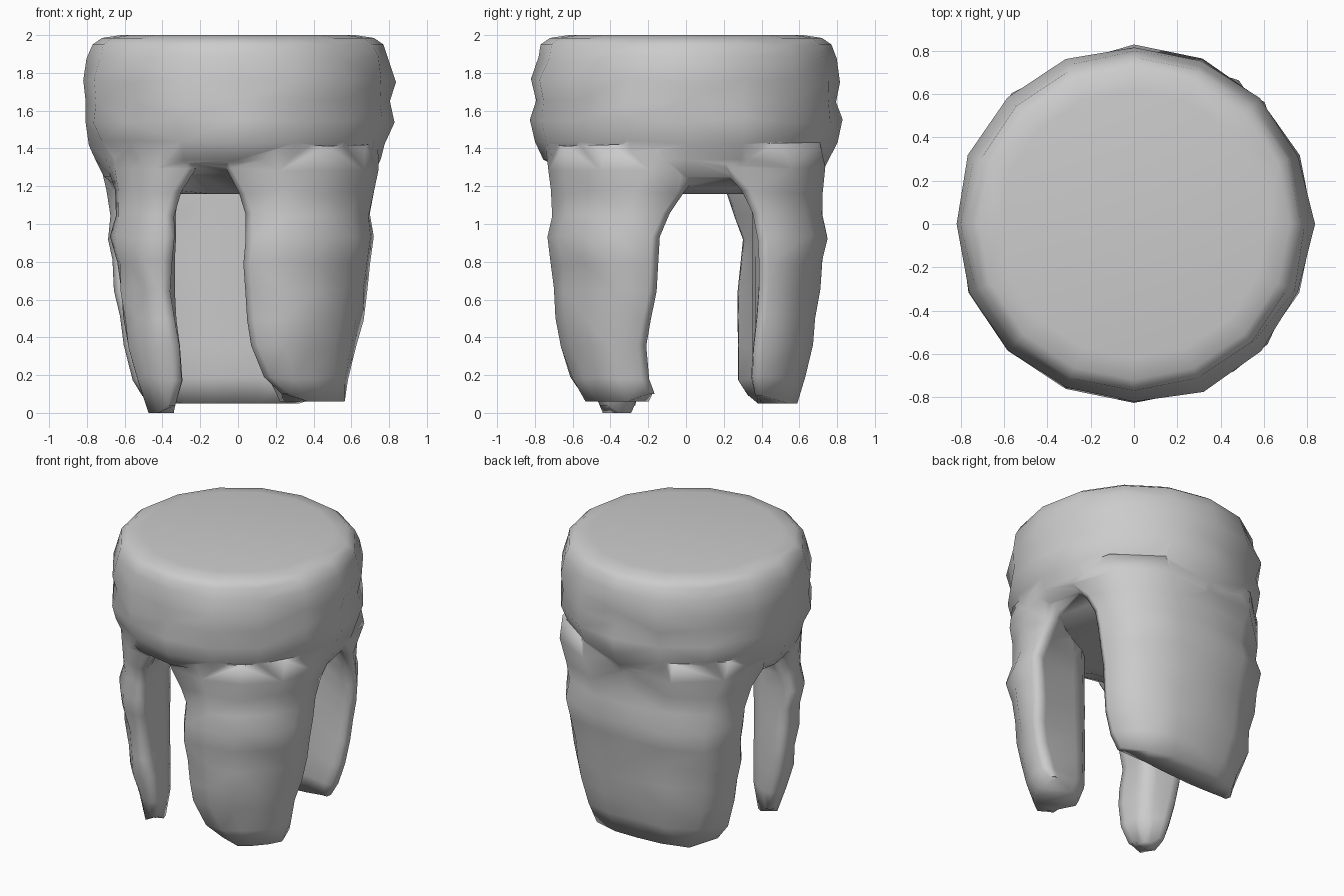
import bpy, bmesh, math, random
from mathutils import Vector

if "Cube" in bpy.data.objects:
    bpy.data.objects.remove(bpy.data.objects["Cube"])

random.seed(4)
grey = bpy.data.materials.new("stone_grey")
grey.diffuse_color = (0.6, 0.6, 0.6, 1)
grey.use_nodes = True
grey.node_tree.nodes["Principled BSDF"].inputs["Base Color"].default_value = grey.diffuse_color


def polar(r, deg, z):
    a = math.radians(deg)
    return Vector((r * math.cos(a), r * math.sin(a), z))


def loft(name, rings):
    """Skin a list of equal-length closed rings and cap both ends."""
    bm = bmesh.new()
    rows = [[bm.verts.new(p) for p in ring] for ring in rings]
    n = len(rows[0])
    for a, b in zip(rows, rows[1:]):
        for i in range(n):
            bm.faces.new((a[i], a[(i + 1) % n], b[(i + 1) % n], b[i]))
    bm.faces.new(rows[0])
    bm.faces.new(rows[-1])
    bmesh.ops.recalc_face_normals(bm, faces=bm.faces)
    bmesh.ops.triangulate(bm, faces=bm.faces)
    mesh = bpy.data.meshes.new(name)
    bm.to_mesh(mesh)
    bm.free()
    mesh.materials.append(grey)
    obj = bpy.data.objects.new(name, mesh)
    bpy.context.collection.objects.link(obj)
    return obj


# Round seat block: 16-sided, slightly rough profile (radius, height)
profile = [(0.40, 1.16), (0.62, 1.19), (0.71, 1.25), (0.755, 1.34), (0.79, 1.43),
           (0.815, 1.55), (0.805, 1.65), (0.825, 1.76), (0.79, 1.88),
           (0.77, 1.95), (0.72, 1.985), (0.62, 2.0)]
rings = []
for r, z in profile:
    rough = 0.015 if 1.4 < z < 1.9 else 0.0
    ring = []
    for k in range(16):
        lift = 0.07 if k in (11, 12) and 1.18 < z < 1.3 else 0.0   # front arch
        ring.append(polar(r + random.uniform(-rough, rough), k * 22.5,
                          z + lift + random.uniform(-rough, rough)))
    rings.append(ring)
seat = loft("stool", rings)

# Rough outer radius of the legs by height
outer = [(1.42, 0.72), (1.29, 0.72), (1.17, 0.705), (1.05, 0.70), (0.93, 0.725),
         (0.80, 0.705), (0.65, 0.685), (0.50, 0.67), (0.35, 0.65), (0.18, 0.61), (0.05, 0.57)]


def leg(name, start, end, flat, count, foot, bulge, square):
    """Rounded arc-shaped leg; start/end are angles per height, flat the inner chord."""
    rings = []
    mid = (start[5] + end[5]) / 2
    for k, (z, r) in enumerate(outer):
        a0, a1 = start[k], end[k]
        ring_out, ring_in, tips = [], [], []
        for i in range(count + 1):
            t = i / count
            a = a0 + (a1 - a0) * t
            edge = i in (0, count)
            ro = r * (1 + bulge * abs(math.sin(math.radians(2 * a)))) * (0.96 if edge else 1.0)
            ro += random.uniform(-0.012, 0.012)
            ri = min(flat / max(0.2, math.cos(math.radians(a - mid))), ro - 0.09)
            ri += (ro - 0.09 - ri) * abs(2 * t - 1) ** square
            h = z + random.uniform(-0.012, 0.012)
            if k == len(outer) - 1:
                h = foot + (0.04 if edge else 0.0)
                ri = min(ri + 0.03, ro - 0.06)
            ring_out.append(polar(ro, a, h))
            ring_in.append(polar(ri, a, h))
            if edge:
                tips.append(polar((ro + ri) / 2, a + (2.5 if i else -2.5), h))
        rings.append(ring_out + [tips[1]] + ring_in[::-1] + [tips[0]])
    return loft(name, rings)


# Wide back leg, broad front-right leg, slim front-left leg
legs = [
    leg("back_leg", [12, 18, 27, 32, 34, 35, 36, 36, 36, 38, 42],
        [172, 168, 160, 156, 153, 153, 154, 153, 152, 150, 144], 0.36, 6, 0.05, 0.13, 5),
    leg("front_right_leg", [262, 267, 273, 276, 276, 275, 276, 277, 279, 286, 296],
        [372, 365, 356, 350, 346, 345, 344, 341, 338, 338, 340], 0.33, 5, 0.06, 0.13, 4),
    leg("front_left_leg", [192, 196, 200, 203, 203, 204, 205, 204, 206, 208, 212],
        [252, 248, 241, 237, 238, 236, 234, 236, 237, 236, 231], 0.44, 4, 0.0, 0.06, 2),
]

# Fuse the legs into the seat
for part in legs:
    mod = seat.modifiers.new("fuse", 'BOOLEAN')
    mod.operation = 'UNION'
    mod.solver = 'EXACT'
    mod.object = part
bpy.context.view_layer.objects.active = seat
seat.select_set(True)
for mod in list(seat.modifiers):
    bpy.ops.object.modifier_apply(modifier=mod.name)
for part in legs:
    bpy.data.objects.remove(part)
bpy.ops.object.shade_smooth_by_angle(angle=math.radians(85))
